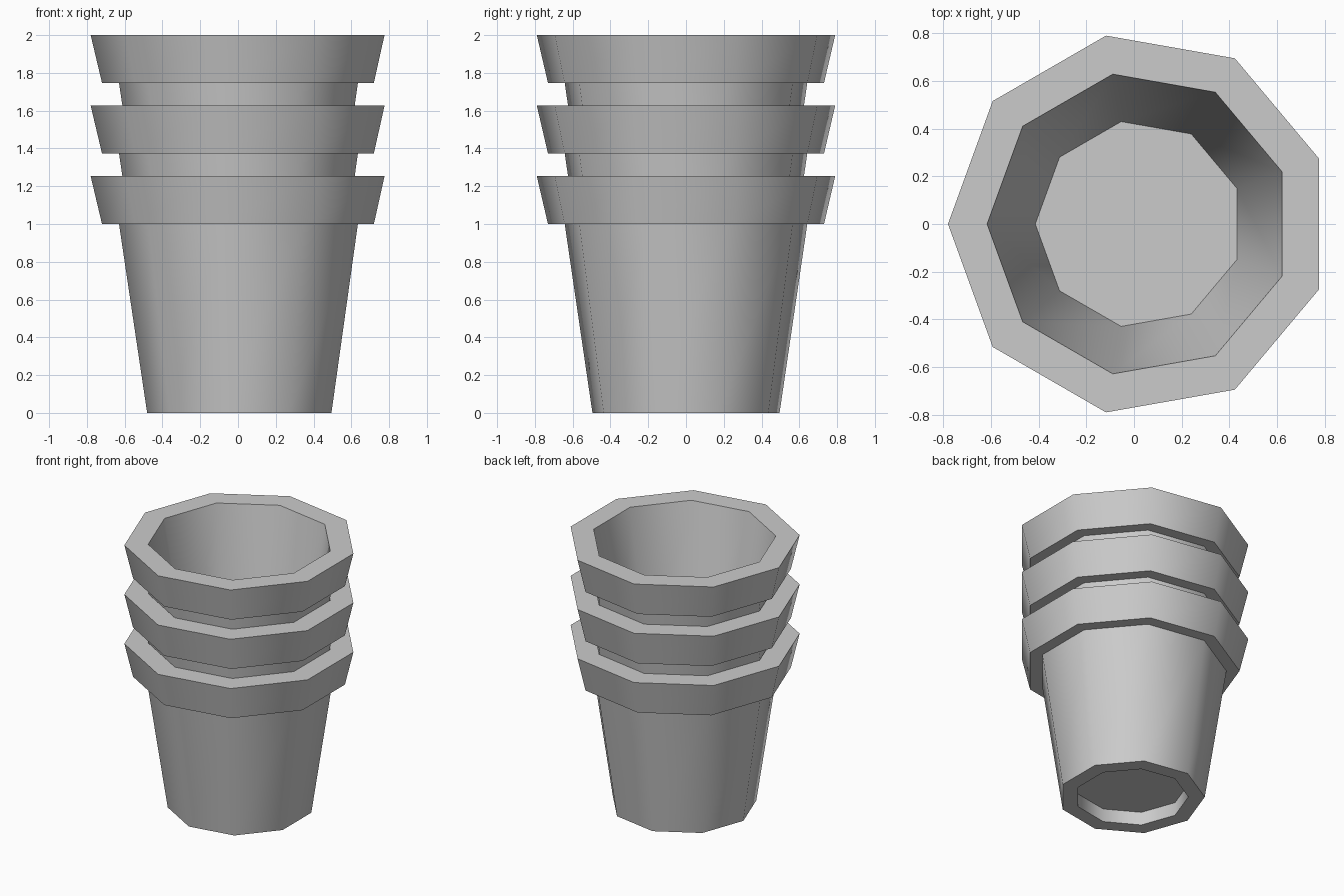
import bpy, bmesh
from math import pi, cos, sin, radians

if "Cube" in bpy.data.objects:
    bpy.data.objects.remove(bpy.data.objects["Cube"])

SIDES = 9
CENTRE_X = 0.022   # nine-sided shape has one corner on -x, so its axis sits off the box centre
STEP = 0.3735      # height between nested cups

# Half profile (radius, z): base recess, outer wall, rim, inner wall down to the floor
PROFILE = [
    (0.39, 0.10), (0.39, 0.0), (0.503, 0.0), (0.652, 1.0),
    (0.742, 1.0), (0.802, 1.253), (0.638, 1.253), (0.436, 0.15),
]


def make_cup(name, z0):
    bm = bmesh.new()
    rings = []
    for r, z in PROFILE:
        rings.append([bm.verts.new((-r * cos(2 * pi * i / SIDES),
                                    -r * sin(2 * pi * i / SIDES), z))
                      for i in range(SIDES)])
    # walls between consecutive rings
    for a, b in zip(rings, rings[1:]):
        for i in range(SIDES):
            j = (i + 1) % SIDES
            bm.faces.new((a[i], a[j], b[j], b[i]))
    # underside of the recess and inner floor
    bm.faces.new(rings[0])
    bm.faces.new(rings[-1])
    bmesh.ops.recalc_face_normals(bm, faces=bm.faces)
    mesh = bpy.data.meshes.new(name)
    bm.to_mesh(mesh)
    bm.free()
    obj = bpy.data.objects.new(name, mesh)
    bpy.context.collection.objects.link(obj)
    obj.location = (CENTRE_X, 0, z0)
    # soft shading round the sides, crisp rim and base edges
    bpy.ops.object.select_all(action='DESELECT')
    obj.select_set(True)
    bpy.context.view_layer.objects.active = obj
    bpy.ops.object.shade_smooth_by_angle(angle=radians(45))
    return obj


# Three nested cups
for k, name in enumerate(("bottom_cup", "middle_cup", "top_cup")):
    make_cup(name, k * STEP)
